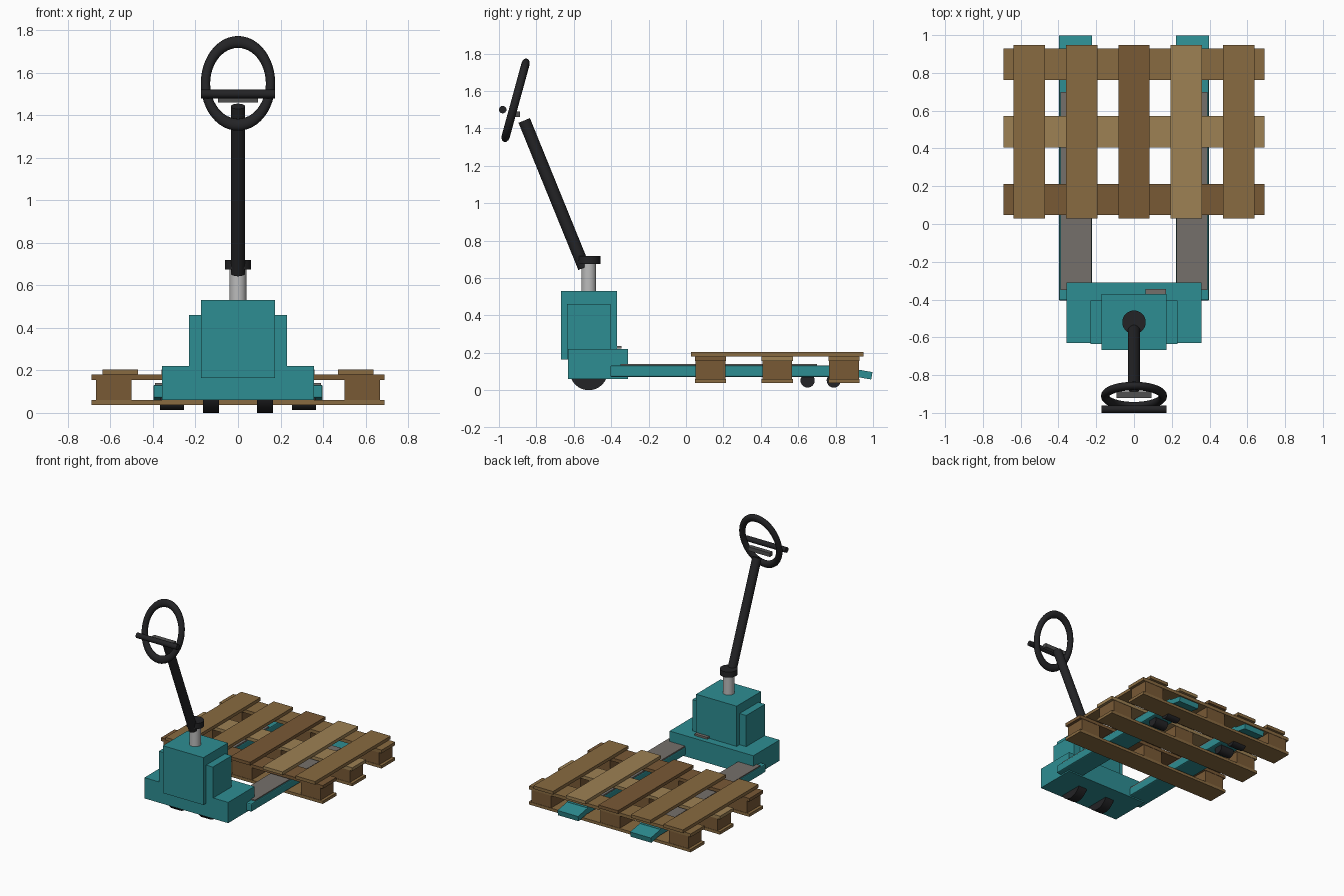
import bpy, math
from mathutils import Vector

if "Cube" in bpy.data.objects:
    bpy.data.objects.remove(bpy.data.objects["Cube"])


def mat(name, r, g, b):
    m = bpy.data.materials.new(name)
    m.diffuse_color = (r, g, b, 1)
    m.use_nodes = True
    m.node_tree.nodes["Principled BSDF"].inputs["Base Color"].default_value = m.diffuse_color
    return m


TEAL = mat("teal_paint", 0.027, 0.27, 0.29)
BLACK = mat("black_rubber", 0.017, 0.017, 0.019)
DARK = mat("dark_grey", 0.08, 0.08, 0.08)
STEEL = mat("worn_steel", 0.178, 0.162, 0.147)
CHROME = mat("chrome", 0.5, 0.5, 0.5)
WOOD = mat("wood", 0.25, 0.145, 0.052)
WOOD_DARK = mat("wood_dark", 0.19, 0.1, 0.036)
WOOD_LIGHT = mat("wood_light", 0.34, 0.22, 0.088)


def finish(name, m):
    o = bpy.context.object
    o.name = name
    o.data.materials.append(m)
    return o


def box(name, m, x, y, z, bevel=0, rot_x=0):
    """Box from (min, max) pairs, optionally bevelled and pitched."""
    bpy.ops.mesh.primitive_cube_add(size=1, location=[(a + b) / 2 for a, b in (x, y, z)])
    o = finish(name, m)
    o.scale = [b - a for a, b in (x, y, z)]
    bpy.ops.object.transform_apply(location=False, rotation=False, scale=True)
    o.rotation_euler.x = math.radians(rot_x)
    if bevel:
        mod = o.modifiers.new("bevel", 'BEVEL')
        mod.width = bevel
        mod.segments = 2
    return o


def rod(name, m, a, b, r, sides=32):
    """Cylinder between two points."""
    a, b = Vector(a), Vector(b)
    d = b - a
    bpy.ops.mesh.primitive_cylinder_add(vertices=sides, radius=r, depth=d.length, location=(a + b) / 2,
                                        rotation=d.to_track_quat('Z', 'Y').to_euler())
    o = finish(name, m)
    bpy.ops.object.shade_smooth_by_angle(angle=math.radians(35))
    return o


# Truck body
box("chassis", TEAL, (-0.357, 0.357), (-0.63, -0.31), (0.06, 0.22))
box("motor_housing", TEAL, (-0.173, 0.173), (-0.668, -0.37), (0.165, 0.53))
for s, side in ((-1, "left"), (1, "right")):
    def span(a, b):
        return tuple(sorted((s * a, s * b)))
    box(f"side_cover_{side}", TEAL, span(0.165, 0.23), (-0.635, -0.405), (0.165, 0.46))
    # Forks with sloped tips and steel wear plates
    box(f"fork_{side}", TEAL, span(0.222, 0.398), (-0.405, 0.88), (0.07, 0.132), bevel=0.008)
    box(f"fork_tip_{side}", TEAL, span(0.222, 0.398), (0.82, 0.995), (0.072, 0.112), rot_x=-10)
    box(f"wear_plate_{side}", STEEL, span(0.226, 0.39), (-0.35, 0.70), (0.128, 0.14))
    # Wheels
    rod(f"drive_wheel_{side}", BLACK, (s * 0.09, -0.52, 0.102), (s * 0.165, -0.52, 0.102), 0.102)
    for i, y in enumerate((0.65, 0.79)):
        rod(f"load_wheel_{side}_{i}", BLACK, (s * 0.255, y, 0.052), (s * 0.368, y, 0.052), 0.038, 24)
box("foot_pedal", STEEL, (0.06, 0.17), (-0.41, -0.345), (0.222, 0.236))

# Steering column and tiller
rod("lift_post", CHROME, (0, -0.52, 0.5), (0, -0.52, 0.69), 0.04)
rod("post_collar", BLACK, (0, -0.52, 0.675), (0, -0.52, 0.718), 0.062)
rod("tiller_arm", BLACK, (0, -0.545, 0.655), (0, -0.865, 1.442), 0.033)

# Oval grip ring, cross bar and release lever
bpy.ops.mesh.primitive_torus_add(major_radius=0.153, minor_radius=0.022, major_segments=48, minor_segments=12,
                                 location=(0, -0.911, 1.55), rotation=(math.radians(90 - 15.3), 0, 0))
finish("grip_ring", BLACK).scale = (1, 1.32, 1)
bpy.ops.object.shade_smooth_by_angle(angle=math.radians(60))
rod("cross_bar", BLACK, (-0.173, -0.98, 1.5), (0.173, -0.98, 1.5), 0.02, 24)
box("release_lever", DARK, (-0.093, 0.093), (-0.922, -0.888), (1.46, 1.49))

# Pallet: bottom runners, blocks, cross boards, deck slats
for i, (y, m) in enumerate(((0.13, WOOD_DARK), (0.488, WOOD_LIGHT), (0.845, WOOD))):
    row = (y - 0.083, y + 0.083)
    box(f"pallet_runner_{i}", WOOD, (-0.69, 0.69), row, (0.038, 0.06))
    box(f"pallet_cross_board_{i}", m, (-0.69, 0.69), row, (0.155, 0.18))
    for j, x in enumerate((-0.585, 0, 0.585)):
        box(f"pallet_block_{i}_{j}", WOOD_DARK, (x - 0.083, x + 0.083), (y - 0.08, y + 0.08), (0.06, 0.155))
for i, m in enumerate((WOOD, WOOD, WOOD_DARK, WOOD_LIGHT, WOOD)):
    x = (i - 2) * 0.277
    box(f"pallet_deck_slat_{i}", m, (x - 0.083, x + 0.083), (0.028, 0.948), (0.18, 0.204))
